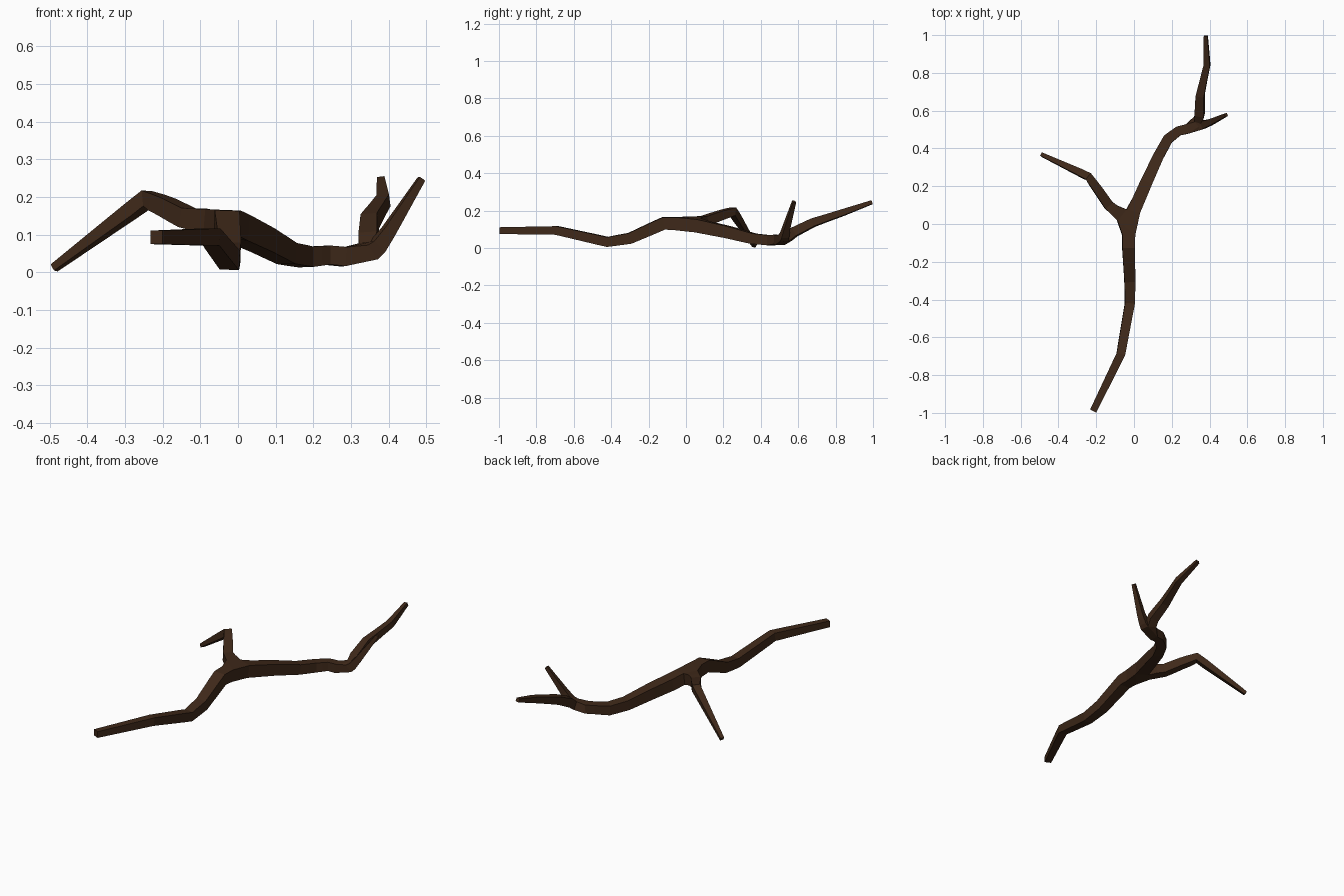
import bpy

bark = bpy.data.materials.new("dark_bark")
bark.diffuse_color = (0.05, 0.022, 0.010, 1)

# Each limb is a list of (x, y, z, half-thickness)
# Main stem, from the thick broken end to the short upturned twig
stem = [
    (-0.216, -0.99, 0.093, 0.018), (-0.07, -0.69, 0.094, 0.023),
    (-0.022, -0.42, 0.033, 0.026), (-0.022, -0.30, 0.052, 0.029),
    (-0.03, -0.12, 0.132, 0.033), (-0.027, 0.01, 0.130, 0.036),
    (0.065, 0.22, 0.086, 0.032), (0.13, 0.36, 0.050, 0.028),
    (0.18, 0.45, 0.041, 0.027), (0.235, 0.492, 0.046, 0.025),
    (0.33, 0.515, 0.037, 0.026), (0.37, 0.527, 0.068, 0.021),
    (0.40, 0.537, 0.110, 0.017), (0.487, 0.578, 0.248, 0.009)]

# Side branch that arches up and touches the ground
side_branch = [
    (-0.135, 0.10, 0.145, 0.026), (-0.19, 0.18, 0.174, 0.024),
    (-0.24, 0.25, 0.196, 0.021), (-0.488, 0.367, 0.012, 0.010)]

# Long rear twig rising from the fork
rear_twig = [
    (0.348, 0.58, 0.086, 0.025), (0.35, 0.68, 0.136, 0.022),
    (0.368, 0.76, 0.163, 0.019), (0.386, 0.84, 0.190, 0.017),
    (0.380, 0.995, 0.245, 0.010)]

# Skeleton: the stem chain, then each twig chained from its fork point
points, edges = list(stem), [(i, i + 1) for i in range(len(stem) - 1)]
for limb, fork in ((side_branch, 5), (rear_twig, 10)):
    last = fork
    for p in limb:
        points.append(p)
        edges.append((last, len(points) - 1))
        last = len(points) - 1

mesh = bpy.data.meshes.new("fallen_branch")
mesh.from_pydata([p[:3] for p in points], edges, [])
mesh.materials.append(bark)
branch = bpy.data.objects.new("fallen_branch", mesh)
bpy.context.collection.objects.link(branch)

# Square-section faceted skin around the skeleton
skin = branch.modifiers.new("skin", 'SKIN')
skin.branch_smoothing = 0.0
skin.use_smooth_shade = False
for v, p in zip(mesh.skin_vertices[0].data, points):
    v.radius = (p[3], p[3])
mesh.skin_vertices[0].data[0].use_root = True
